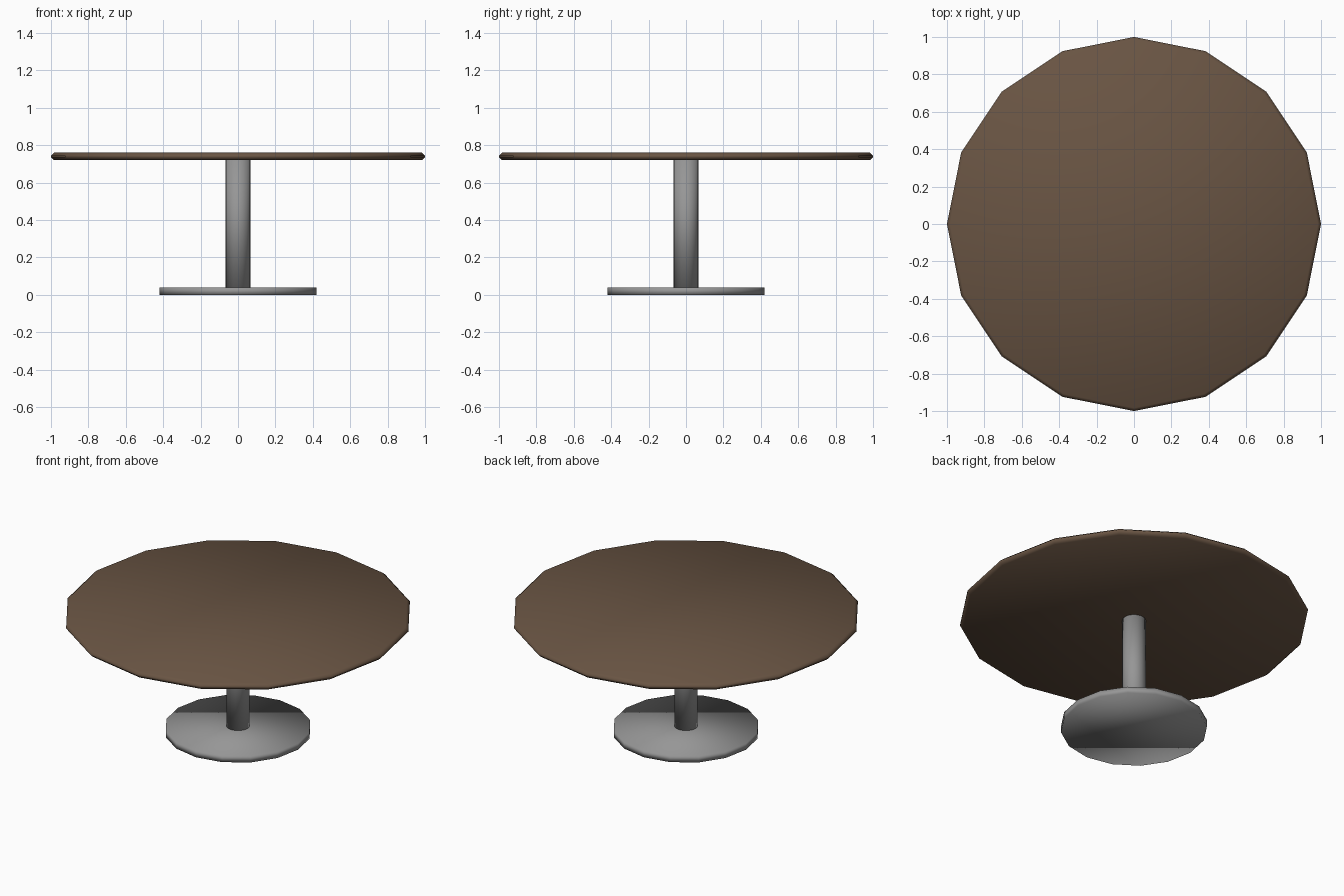
import bpy, bmesh, math

if "Cube" in bpy.data.objects:
    bpy.data.objects.remove(bpy.data.objects["Cube"])

SIDES = 16


def material(name, rgb):
    m = bpy.data.materials.new(name)
    m.diffuse_color = (*rgb, 1)
    m.use_nodes = True
    m.node_tree.nodes["Principled BSDF"].inputs["Base Color"].default_value = m.diffuse_color
    return m


def turned(name, profile, mat):
    """Stack of 16-sided rings (radius, z), capped at both ends."""
    bm = bmesh.new()
    rings = []
    for r, z in profile:
        rings.append([bm.verts.new((r * math.cos(2 * math.pi * i / SIDES),
                                    r * math.sin(2 * math.pi * i / SIDES), z))
                      for i in range(SIDES)])
    for a, b in zip(rings, rings[1:]):
        for i in range(SIDES):
            j = (i + 1) % SIDES
            bm.faces.new((a[i], a[j], b[j], b[i]))
    bm.faces.new(rings[0][::-1])
    bm.faces.new(rings[-1])
    for f in bm.faces:
        f.smooth = True
    me = bpy.data.meshes.new(name)
    bm.to_mesh(me)
    bm.free()
    me.materials.append(mat)
    ob = bpy.data.objects.new(name, me)
    bpy.context.collection.objects.link(ob)
    return ob


wood = material("dark_wood", (0.141, 0.089, 0.056))
metal = material("grey_metal", (0.305, 0.305, 0.305))

# Round top with a chamfered rim
turned("table_top", [(0.983, 0.72), (1.0, 0.735), (1.0, 0.745), (0.983, 0.76)], wood)
# Central column, running just into the top and the base
turned("column", [(0.068, 0.035), (0.068, 0.725)], metal)
# Floor disc
turned("base_disc", [(0.42, 0.0), (0.42, 0.04)], metal)
